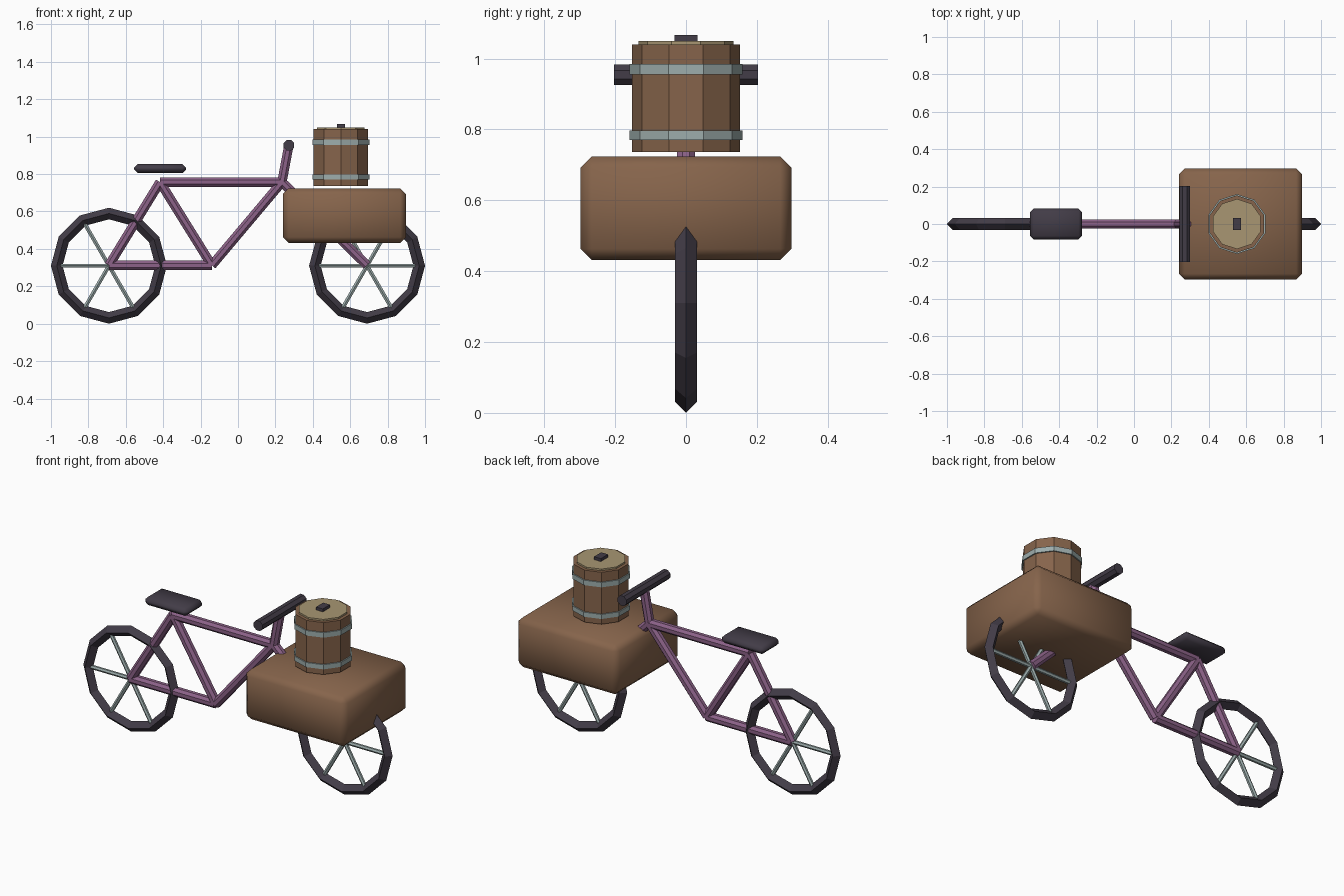
import bpy, bmesh, math
from mathutils import Vector, Matrix

if "Cube" in bpy.data.objects:
    bpy.data.objects.remove(bpy.data.objects["Cube"])


def lin(c):
    c /= 255
    return c / 12.92 if c <= 0.04045 else ((c + 0.055) / 1.055) ** 2.4


def material(name, r, g, b):
    m = bpy.data.materials.new(name)
    m.diffuse_color = (lin(r), lin(g), lin(b), 1)
    m.use_nodes = True
    m.node_tree.nodes["Principled BSDF"].inputs["Base Color"].default_value = m.diffuse_color
    return m


PURPLE = material("purple paint", 140, 98, 136)
DARK = material("dark rubber", 66, 60, 71)
METAL = material("grey metal", 157, 173, 172)
BROWN = material("brown wood", 134, 100, 75)
TAN = material("tan wood", 168, 150, 114)


def finish(name, bm, mat, smooth=False):
    bmesh.ops.recalc_face_normals(bm, faces=bm.faces)
    me = bpy.data.meshes.new(name)
    bm.to_mesh(me)
    bm.free()
    me.materials.append(mat)
    for p in me.polygons:
        p.use_smooth = smooth
    ob = bpy.data.objects.new(name, me)
    bpy.context.collection.objects.link(ob)
    return ob


def tube(name, a, b, r, mat, sides=8):
    """Prism between two points, with a flat side facing out."""
    a, b = Vector(a), Vector(b)
    d = b - a
    bm = bmesh.new()
    bmesh.ops.create_cone(bm, cap_ends=True, segments=sides, radius1=r, radius2=r, depth=d.length)
    rot = d.to_track_quat('Z', 'Y').to_matrix().to_4x4() @ Matrix.Rotation(math.pi / sides, 4, 'Z')
    bm.transform(Matrix.Translation((a + b) / 2) @ rot)
    return finish(name, bm, mat)


def block(name, lo, hi, mat, bevel=0, smooth=False):
    lo, hi = Vector(lo), Vector(hi)
    bm = bmesh.new()
    bmesh.ops.create_cube(bm, size=1)
    bm.transform(Matrix.Translation((lo + hi) / 2) @ Matrix.Diagonal((*(hi - lo), 1)))
    if bevel:
        bmesh.ops.bevel(bm, geom=bm.edges[:], offset=bevel, segments=1, profile=0.5, affect='EDGES')
    return finish(name, bm, mat, smooth)


def drum(name, r, z0, z1, mat):
    """Ten-sided disc around the barrel axis."""
    bm = bmesh.new()
    bmesh.ops.create_cone(bm, cap_ends=True, segments=10, radius1=r, radius2=r, depth=z1 - z0)
    ang = min(((v.co.x, v.co.y) for v in bm.verts), key=lambda p: abs(math.atan2(p[1], p[0]) - math.pi / 2))
    bm.transform(Matrix.Translation((0.55, 0, (z0 + z1) / 2))
                 @ Matrix.Rotation(math.pi / 2 - math.atan2(ang[1], ang[0]), 4, 'Z'))
    return finish(name, bm, mat)


# Wheels: diamond-section tyres with three crossing spoke bars
for side, x in (("rear", -0.69), ("front", 0.69)):
    bpy.ops.mesh.primitive_torus_add(major_segments=12, minor_segments=4, major_radius=0.279,
                                     minor_radius=0.031, location=(x, 0, 0.31),
                                     rotation=(math.pi / 2, 0, 0))
    tyre = bpy.context.object
    tyre.name = side + "_tyre"
    tyre.data.materials.append(DARK)
    for p in tyre.data.polygons:
        p.use_smooth = False
    for i in range(3):
        a = i * math.pi / 3
        d = Vector((math.cos(a), 0, math.sin(a))) * 0.27
        c = Vector((x, 0, 0.31))
        tube(f"{side}_spoke_{i + 1}", c - d, c + d, 0.012, METAL, 6)

# Frame tubes
REAR, CRANK, SEAT = (-0.69, 0, 0.312), (-0.14, 0, 0.312), (-0.417, 0, 0.757)
HEAD, FRONT, BAR = (0.235, 0, 0.757), (0.69, 0, 0.312), (0.272, 0, 0.954)
for name, a, b in (("chain_stay", REAR, CRANK), ("seat_stay", REAR, SEAT),
                   ("seat_tube", SEAT, CRANK), ("top_tube", SEAT, HEAD),
                   ("down_tube", CRANK, HEAD), ("fork", HEAD, FRONT), ("stem", HEAD, BAR)):
    tube(name, a, b, 0.027, PURPLE)

# Handlebar and seat
tube("handlebar", (0.272, -0.203, 0.954), (0.272, 0.203, 0.954), 0.031, DARK)
block("seat", (-0.555, -0.082, 0.806), (-0.278, 0.082, 0.853), DARK, 0.018, True)

# Cargo box
block("cargo_box", (0.24, -0.297, 0.432), (0.898, 0.297, 0.724), BROWN, 0.031, True)

# Barrel with hoops, lid and knob
drum("barrel", 0.153, 0.736, 1.04, BROWN)
drum("lower_hoop", 0.16, 0.77, 0.797, METAL)
drum("upper_hoop", 0.16, 0.955, 0.984, METAL)
drum("barrel_lid", 0.134, 1.035, 1.05, TAN)
block("lid_knob", (0.528, -0.033, 1.045), (0.572, 0.033, 1.067), DARK)
